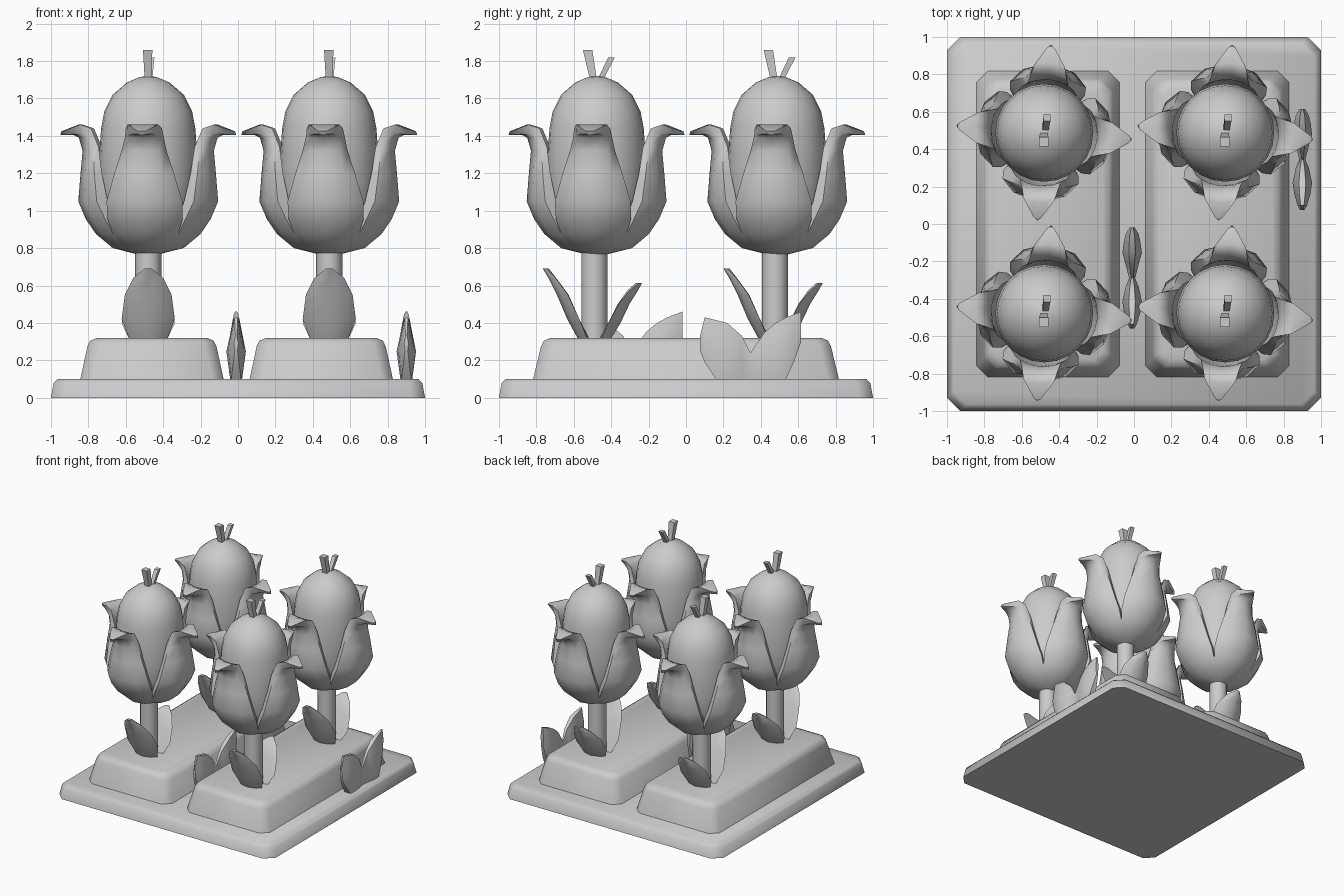
import bpy, bmesh, math
from mathutils import Matrix, Vector

if "Cube" in bpy.data.objects:
    bpy.data.objects.remove(bpy.data.objects["Cube"])

grey = bpy.data.materials.new("plain grey")
grey.diffuse_color = (0.6, 0.6, 0.6, 1)
grey.use_nodes = True
grey.node_tree.nodes["Principled BSDF"].inputs["Base Color"].default_value = grey.diffuse_color


def loft(name, rings, loc=(0, 0, 0), turn=0.0, angle=40):
    """Skin a stack of closed point rings and cap both ends."""
    bm = bmesh.new()
    rows = [[bm.verts.new(p) for p in ring] for ring in rings]
    n = len(rows[0])
    for a, b in zip(rows, rows[1:]):
        for i in range(n):
            j = (i + 1) % n
            bm.faces.new((a[i], a[j], b[j], b[i]))
    bm.faces.new(rows[0][::-1])
    bm.faces.new(rows[-1])
    bmesh.ops.remove_doubles(bm, verts=bm.verts, dist=0.0005)
    bmesh.ops.recalc_face_normals(bm, faces=bm.faces)
    bm.transform(Matrix.Translation(loc) @ Matrix.Rotation(turn, 4, 'Z'))
    mesh = bpy.data.meshes.new(name)
    bm.to_mesh(mesh)
    bm.free()
    mesh.materials.append(grey)
    ob = bpy.data.objects.new(name, mesh)
    bpy.context.collection.objects.link(ob)
    bpy.ops.object.select_all(action='DESELECT')
    ob.select_set(True)
    bpy.context.view_layer.objects.active = ob
    bpy.ops.object.shade_smooth_by_angle(angle=math.radians(angle))
    return ob


def octagon(hx, hy, c, z):
    """Rectangle with cut corners."""
    return [(hx, c - hy, z), (hx, hy - c, z), (hx - c, hy, z), (c - hx, hy, z),
            (-hx, hy - c, z), (-hx, c - hy, z), (c - hx, -hy, z), (hx - c, -hy, z)]


def circle(r, z, n):
    return [(r * math.cos(2 * math.pi * i / n), r * math.sin(2 * math.pi * i / n), z)
            for i in range(n)]


# Ground slab and two raised beds
loft("ground_slab", [octagon(1, 1, 0.07, 0), octagon(0.985, 0.985, 0.07, 0.08),
                     octagon(0.965, 0.965, 0.07, 0.1)], angle=50)
for x in (-0.46, 0.445):
    loft("raised_bed", [octagon(0.385, 0.82, 0.06, 0.09), octagon(0.345, 0.775, 0.06, 0.275),
                        octagon(0.33, 0.76, 0.06, 0.305), octagon(0.295, 0.725, 0.05, 0.32)],
         (x, 0, 0), angle=50)

# Bud: radius and height
BUD = [(0.1, 0.79), (0.2, 0.88), (0.245, 1.0), (0.26, 1.15), (0.262, 1.3), (0.252, 1.44),
       (0.235, 1.53), (0.19, 1.62), (0.115, 1.685), (0.045, 1.715), (0.004, 1.72)]

# Petal: outer radius, outer z, inner radius, inner z, half width in degrees
PETAL = [(0.05, 0.765, 0.03, 0.80, 45), (0.19, 0.80, 0.16, 0.85, 45),
         (0.28, 0.875, 0.22, 0.92, 45), (0.335, 0.955, 0.25, 0.98, 43),
         (0.375, 1.05, 0.265, 1.05, 38), (0.363, 1.20, 0.28, 1.20, 30),
         (0.352, 1.32, 0.285, 1.34, 23), (0.372, 1.39, 0.32, 1.44, 18),
         (0.41, 1.41, 0.375, 1.46, 13), (0.472, 1.405, 0.465, 1.425, 2.5)]


def petal_ring(ro, zo, ri, zi, half):
    ring = []
    steps = (-1, -0.6, 0, 0.6, 1)
    for r, z, order, drop in ((ro, zo, steps, 0.12), (ri, zi, steps[::-1], 0.02)):
        for t in order:
            a = math.radians(half * t)
            k = r * (1 - drop * t * t)
            ring.append((k * math.cos(a), k * math.sin(a), z))
    return ring


# Stem leaf: height, outward offset, half width
LEAF = [(0.31, 0.07, 0.10), (0.42, 0.13, 0.142), (0.55, 0.185, 0.125),
        (0.64, 0.235, 0.08), (0.69, 0.265, 0.02)]


def leaf_rings(tall, reach):
    rings = []
    for z, d, w in LEAF:
        z = 0.31 + (z - 0.31) * tall
        d = 0.07 + (d - 0.07) * reach
        t = 0.02 if z > 0.6 else 0.03
        rim = w * 0.35
        rings.append([(d + t / 2, 0, z), (d - rim * 0.4 + t / 3, w * 0.65, z),
                      (d - rim, w, z), (d - rim * 0.4 - t, w * 0.6, z), (d - t, 0, z),
                      (d - rim * 0.4 - t, -w * 0.6, z), (d - rim, -w, z),
                      (d - rim * 0.4 + t / 3, -w * 0.65, z)])
    return rings


def square(x, y, z, s):
    return [(x - s, y - s, z), (x + s, y - s, z), (x + s, y + s, z), (x - s, y + s, z)]


# Four flowers
for fx in (-0.48, 0.488):
    for fy in (-0.478, 0.488):
        at = (fx, fy, 0)
        loft("bud", [circle(r, z, 24) for r, z in BUD], at)
        for k in range(4):
            loft("petal", [petal_ring(*p) for p in PETAL], at,
                 math.radians(90 * k - 4.5), angle=55)
        base = (fx, fy - 0.012, 0)
        loft("stem", [circle(0.07, 0.31, 12), circle(0.07, 0.82, 12)], base)
        loft("front_leaf", leaf_rings(1, 1), base, -math.pi / 2, angle=50)
        loft("back_leaf", leaf_rings(0.8, 0.9), base, math.pi / 2, angle=50)
        # Two small prongs on the tip
        loft("tall_prong", [square(0, -0.015, 1.69, 0.018), square(-0.003, -0.048, 1.86, 0.025)], at)
        loft("short_prong", [square(0.005, 0.015, 1.69, 0.015), square(0.015, 0.08, 1.82, 0.018)], at)

# Ground sprouts: y, bottom z, top z, half thickness
SPROUT = [(0.075, 0.25, 0.33, 0.012), (0.10, 0.19, 0.43, 0.025), (0.16, 0.1, 0.415, 0.043),
          (0.22, 0.095, 0.40, 0.052), (0.30, 0.095, 0.33, 0.035), (0.345, 0.095, 0.24, 0.016),
          (0.42, 0.095, 0.35, 0.035), (0.48, 0.095, 0.40, 0.052), (0.535, 0.1, 0.43, 0.045),
          (0.58, 0.20, 0.447, 0.035), (0.615, 0.30, 0.46, 0.014)]
sprout_rings = []
for y, lo, hi, w in SPROUT:
    m = (lo + hi) / 2
    sprout_rings.append([(-w * 0.35, y, hi), (-w, y, m), (-w * 0.6, y, lo),
                         (w * 0.6, y, lo), (w, y, m), (w * 0.35, y, hi)])
for x, y in ((-0.01, -0.635), (0.9, 0)):
    loft("ground_sprout", sprout_rings, (x, y, 0), angle=50)
